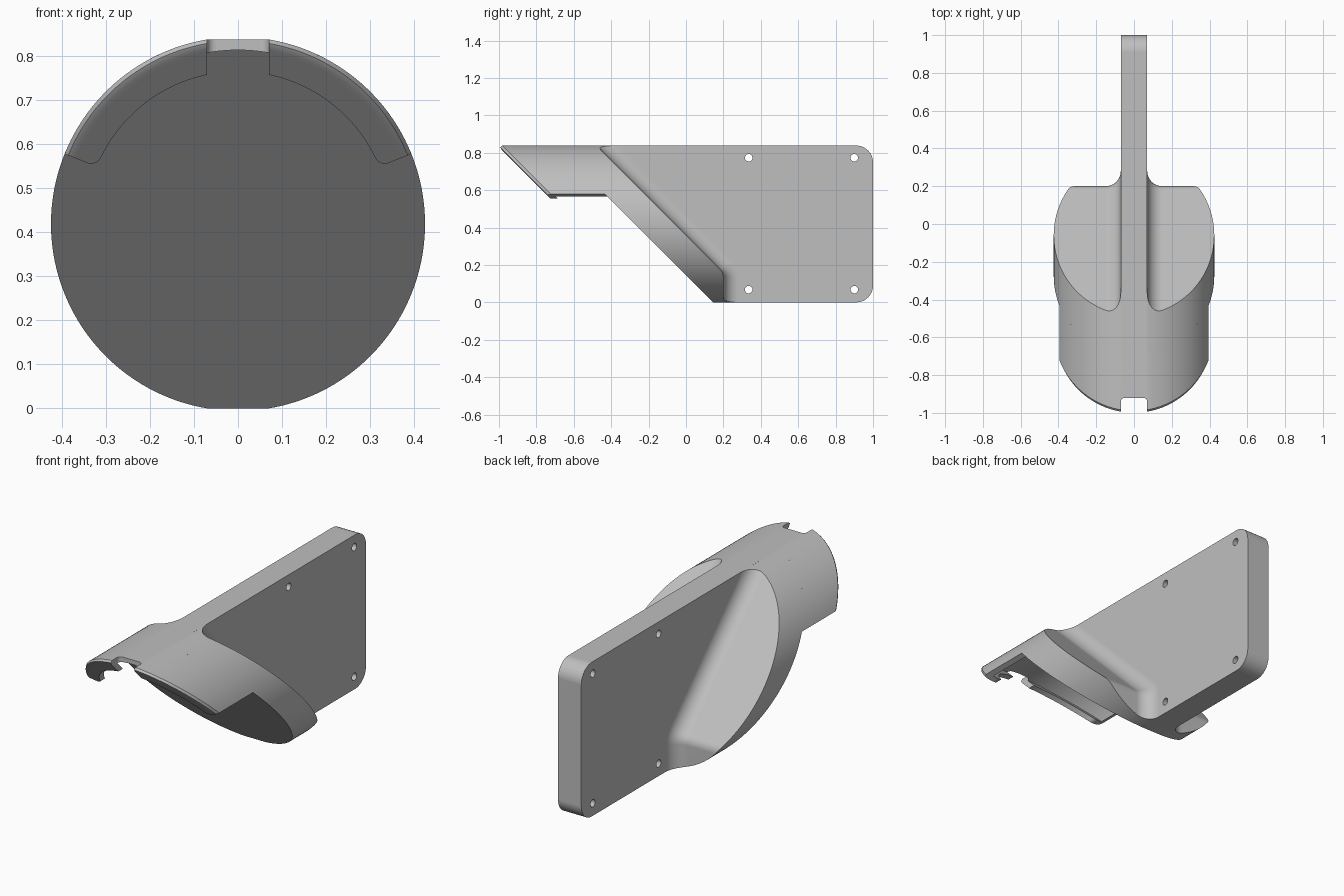
import bpy, bmesh, math
from math import sin, cos, radians, sqrt, pi

old = bpy.data.objects.get("Cube")
if old:
    bpy.data.objects.remove(old, do_unlink=True)

R = 0.425                      # outer radius of the round body
T = 0.07                       # half thickness of the plate
H = 2 * sqrt(R * R - T * T)    # overall height
ZC = H / 2                     # axis height
FRONT, BACK = 0.145, 0.36      # slanted planes, y + z = constant
TIP = -0.17                    # slanted front plane of the hood
FILLET = 0.08

grey = bpy.data.materials.new("plain grey")
grey.use_nodes = True
grey.diffuse_color = (0.52, 0.52, 0.52, 1)
grey.node_tree.nodes["Principled BSDF"].inputs["Base Color"].default_value = (0.52, 0.52, 0.52, 1)


def loft(name, rings):
    """Closed solid through rings that share one point count."""
    bm = bmesh.new()
    loops = [[bm.verts.new(p) for p in ring] for ring in rings]
    for a, b in zip(loops, loops[1:]):
        for i in range(len(a)):
            j = (i + 1) % len(a)
            bm.faces.new((a[i], a[j], b[j], b[i]))
    bm.faces.new(loops[0])
    bm.faces.new(loops[-1][::-1])
    bmesh.ops.recalc_face_normals(bm, faces=bm.faces[:])
    mesh = bpy.data.meshes.new(name)
    bm.to_mesh(mesh)
    bm.free()
    mesh.materials.append(grey)
    obj = bpy.data.objects.new(name, mesh)
    bpy.context.collection.objects.link(obj)
    return obj


def combine(obj, other, operation):
    """Apply a boolean and remove the second solid."""
    mod = obj.modifiers.new("cut", 'BOOLEAN')
    mod.operation, mod.object, mod.solver = operation, other, 'EXACT'
    bpy.context.view_layer.update()
    graph = bpy.context.evaluated_depsgraph_get()
    mesh = bpy.data.meshes.new_from_object(obj.evaluated_get(graph))
    obj.modifiers.clear()
    obj.data = mesh
    bpy.data.objects.remove(other, do_unlink=True)


def arc(cx, cy, r, a0, a1, n):
    return [(cx + r * cos(radians(a0 + (a1 - a0) * i / n)),
             cy + r * sin(radians(a0 + (a1 - a0) * i / n))) for i in range(n + 1)]


def rod(name, radius, y, z, axis, n):
    """Long cutter cylinder along x or y."""
    pts = arc(0, 0, radius, 0, 360 * (n - 1) / n, n - 1)
    if axis == 'x':
        return loft(name, [[(x, y + a, z + b) for a, b in pts] for x in (-1, 1)])
    return loft(name, [[(a, yy, z + b) for a, b in pts] for yy in (-2, 2)])


# Mounting plate with rounded rear corners
c = 0.09
side = [(FRONT, 0)] + arc(1 - c, c, c, -90, 0, 10) + arc(1 - c, H - c, c, 0, 90, 10) + [(FRONT - H, H)]
plate = loft("mounting_plate", [[(x, y, z) for y, z in side] for x in (-T, T)])


# Slanted flange wings, filleted into the plate
def wing(sign):
    stations = [(T + FILLET * (1 - cos(a)), FILLET * (1 - sin(a)))
                for a in (pi / 2 * i / 10 for i in range(11))] + [(0.5, 0)]
    r = 0.06
    rings = []
    for x, d in stations:
        section = [(FRONT + 0.05, -0.05), (0.2 + d, -0.05)]
        section += arc(0.2 - r, BACK - 0.2 + r - r * sqrt(2), r + d, 0, 45, 6)
        section += [(BACK + d * sqrt(2) - 0.9, 0.9), (FRONT - 0.9, 0.9)]
        rings.append([(sign * x, y, z) for y, z in section])
    obj = loft("flange_wing", rings)
    combine(obj, rod("round_cutter", R, 0, ZC, 'y', 128), 'INTERSECT')
    return obj


for sign in (-1, 1):
    combine(plate, wing(sign), 'UNION')

# Screw holes
for y in (0.335, 0.9):
    for z in (0.068, 0.773):
        combine(plate, rod("hole_cutter", 0.02, y, z, 'x', 24), 'DIFFERENCE')


# Thin curved hood, sheared so that its ends are slanted
def slanted(points, s):
    return [(x, s - min(z, H), min(z, H)) for x, z in points]


LOW = 22
rings = []
for s, r in ((TIP, 0.402), (TIP + 0.006, 0.416), (TIP + 0.025, R), (FRONT + 0.005, R)):
    section = arc(0, ZC, r, LOW, 180 - LOW, 56) + arc(0, ZC, 0.395, 180 - LOW, LOW, 56)
    rings.append(slanted(section, s))
hood = loft("hood", rings)

# Notch in the hood tip
n = 0.02
outline = [(-T, -1.2), (T, -1.2)] + arc(T - n, -0.92 - n, n, 0, 90, 5) + arc(n - T, -0.92 - n, n, 90, 180, 5)
notch = loft("notch_cutter", [[(x, y, z) for x, y in outline] for z in (0.6, 1)])
combine(hood, notch, 'DIFFERENCE')

# Inner lips along the hood tip, one on each side of the notch
parts = [plate, hood]
for sign, label in ((1, "left"), (-1, "right")):
    ri, ro, q = 0.346, 0.398, 0.025
    t = math.degrees(math.asin(q / (ri + q)))
    a = radians(LOW + t)
    mid = ((ri + q) * cos(a), ZC + (ri + q) * sin(a))
    section = arc(0, ZC, ro, math.degrees(math.acos(T / ro)), LOW, 24)
    section += arc(mid[0], mid[1], q, LOW - 90, LOW + t - 180, 8)
    section += arc(0, ZC, ri, LOW + t, math.degrees(math.acos(T / ri)), 24)[1:]
    section = [(sign * x, z) for x, z in section]
    parts.append(loft(label + "_hood_lip", [slanted(section, s) for s in (TIP, TIP + 0.04)]))

# Smooth curved faces, keep edges sharp and flats flat
bpy.ops.object.select_all(action='DESELECT')
for obj in parts:
    obj.select_set(True)
bpy.context.view_layer.objects.active = plate
bpy.ops.object.shade_smooth_by_angle(angle=radians(30))
for obj in parts:
    mod = obj.modifiers.new("flat_normals", 'WEIGHTED_NORMAL')
    mod.keep_sharp = True
